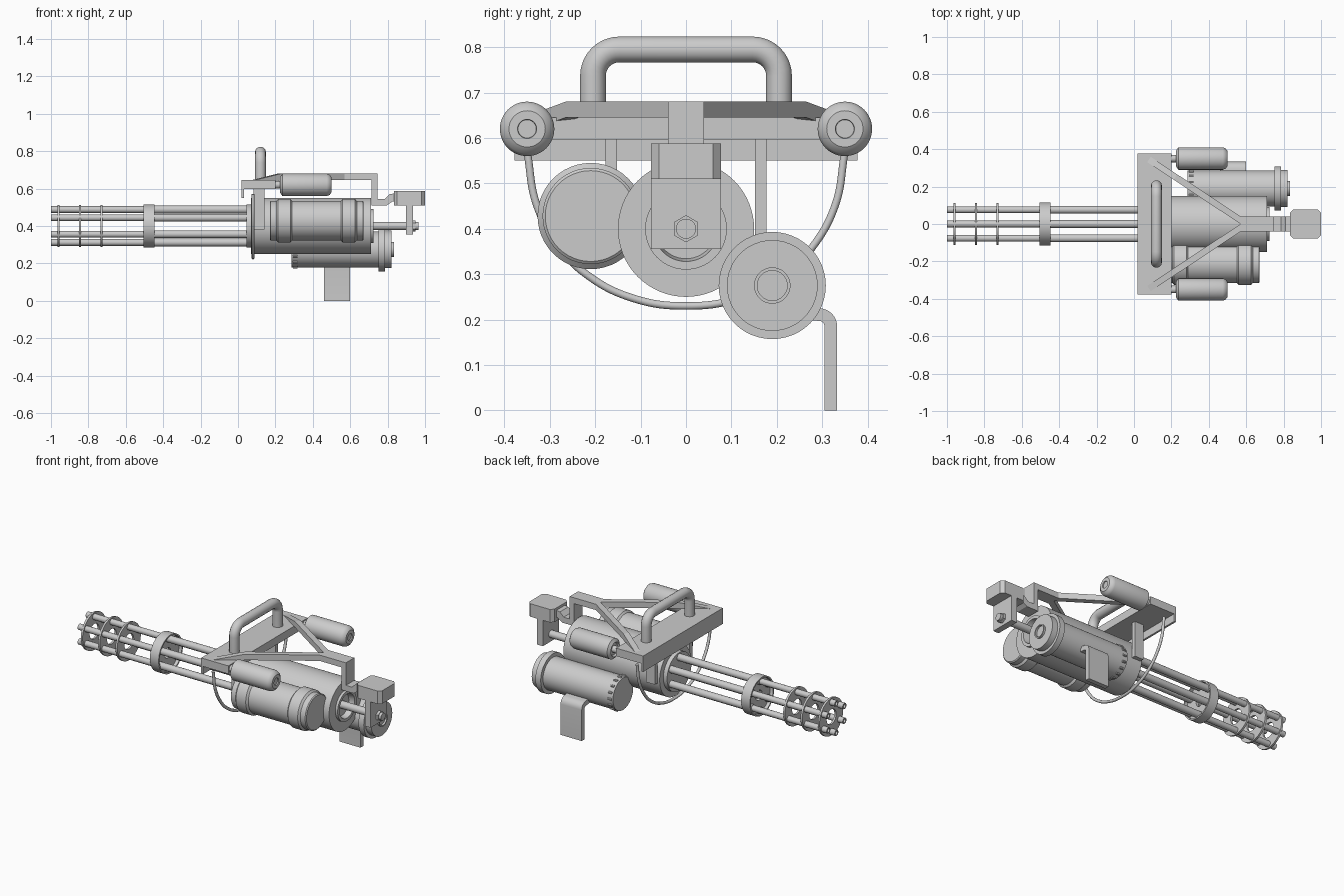
import bpy, bmesh
from math import pi, sin, cos, atan2, radians
from mathutils import Matrix, Vector

if "Cube" in bpy.data.objects:
    bpy.data.objects.remove(bpy.data.objects["Cube"])

AXIS_Z = 0.4


def finish(name, bm, smooth=True):
    bmesh.ops.remove_doubles(bm, verts=bm.verts[:], dist=1e-5)
    bmesh.ops.recalc_face_normals(bm, faces=bm.faces[:])
    me = bpy.data.meshes.new(name)
    bm.to_mesh(me)
    bm.free()
    ob = bpy.data.objects.new(name, me)
    bpy.context.collection.objects.link(ob)
    if smooth:
        bpy.ops.object.select_all(action='DESELECT')
        ob.select_set(True)
        bpy.context.view_layer.objects.active = ob
        bpy.ops.object.shade_smooth_by_angle(angle=radians(35))
    return ob


def lathe(name, prof, y=0.0, z=AXIS_Z, n=48):
    """Revolve (x, radius) points about an x-parallel axis."""
    bm = bmesh.new()
    vs = [bm.verts.new((x, y, z + r)) for x, r in prof]
    es = [bm.edges.new(p) for p in zip(vs, vs[1:])]
    bmesh.ops.spin(bm, geom=vs + es, cent=(0, y, z), axis=(1, 0, 0),
                   angle=2 * pi, steps=n, use_merge=False)
    return finish(name, bm)


def ring(name, x0, x1, r0, r1, **kw):
    return lathe(name, [(x0, r0), (x0, r1), (x1, r1), (x1, r0), (x0, r0)], **kw)


def rod(name, x0, x1, r, **kw):
    return lathe(name, [(x0, 0), (x0, r), (x1, r), (x1, 0)], **kw)


def prism(name, pts, width, origin=(0, 0, 0), angle=0.0, smooth=False):
    """Side profile (s, z) extruded sideways, then turned about z."""
    bm = bmesh.new()
    f = bm.faces.new([bm.verts.new((s, -width / 2, z)) for s, z in pts])
    new = bmesh.ops.extrude_face_region(bm, geom=[f])['geom']
    bmesh.ops.translate(bm, vec=(0, width, 0),
                        verts=[v for v in new if isinstance(v, bmesh.types.BMVert)])
    bm.transform(Matrix.Translation(origin) @ Matrix.Rotation(angle, 4, 'Z'))
    return finish(name, bm, smooth)


def box(name, x0, x1, y0, y1, z0, z1):
    return prism(name, [(x0, z0), (x1, z0), (x1, z1), (x0, z1)], y1 - y0, (0, (y0 + y1) / 2, 0))


def tube(name, pts, r, kind='POLY'):
    cu = bpy.data.curves.new(name, 'CURVE')
    cu.dimensions = '3D'
    cu.bevel_depth = r
    cu.bevel_resolution = 5
    cu.use_fill_caps = True
    sp = cu.splines.new(kind)
    if kind == 'BEZIER':
        sp.bezier_points.add(len(pts) - 1)
        for b, p in zip(sp.bezier_points, pts):
            b.co = p
            b.handle_left_type = b.handle_right_type = 'AUTO'
    else:
        sp.points.add(len(pts) - 1)
        for b, p in zip(sp.points, pts):
            b.co = (*p, 1)
    ob = bpy.data.objects.new(name, cu)
    bpy.context.collection.objects.link(ob)
    return ob


# Six open-ended barrels
for i in range(6):
    a = radians(30 + 60 * i)
    lathe(f"barrel_{i}", [(-0.9, 0), (-0.9, 0.011), (-1.0, 0.011), (-1.0, 0.018), (-0.5, 0.018),
                          (-0.5, 0.021), (0.06, 0.021), (0.06, 0)],
          0.088 * cos(a), AXIS_Z + 0.088 * sin(a), 20)

# Barrel spacers, clamp and body front plate
for i, x in enumerate((-0.96, -0.845, -0.73)):
    ring(f"barrel_spacer_{i}", x - 0.006, x + 0.006, 0.045, 0.112)
ring("clamp_band", -0.505, -0.447, 0.106, 0.115)
ring("clamp_plate", -0.485, -0.467, 0.03, 0.108)
rod("front_plate", 0.045, 0.075, 0.115)

# Main body with recessed rear collar, and rear shaft
lathe("main_body", [(0.07, 0), (0.07, 0.15), (0.71, 0.15), (0.71, 0.09), (0.725, 0.09),
                    (0.725, 0.072), (0.69, 0.066), (0.69, 0)], n=64)
rod("rear_shaft", 0.68, 0.965, 0.022)
rod("shaft_nut", 0.935, 0.95, 0.03, n=6)

# Left motor drum with two raised bands
lathe("left_drum", [(0.17, 0), (0.17, 0.1), (0.175, 0.106), (0.205, 0.106), (0.215, 0.117),
                    (0.28, 0.117), (0.29, 0.106), (0.55, 0.106), (0.56, 0.117), (0.625, 0.117),
                    (0.635, 0.106), (0.667, 0.106), (0.672, 0.1), (0.672, 0)], -0.21, 0.428)

# Right drum with rear flange, cap and front bolts
RY, RZ = 0.19, 0.275
lathe("right_drum", [(0.285, 0), (0.285, 0.096), (0.75, 0.096), (0.75, 0.118), (0.785, 0.118),
                     (0.785, 0.1), (0.822, 0.1), (0.822, 0.04), (0.833, 0.04), (0.833, 0.033),
                     (0.822, 0.033), (0.822, 0)], RY, RZ)
for i in range(16):
    a = 2 * pi * i / 16
    rod(f"drum_bolt_{i}", 0.295, 0.318, 0.007, y=RY + 0.096 * cos(a), z=RZ + 0.096 * sin(a), n=8)

# Bent support leg
outer = [(0.293 + 0.04 * cos(t), 0.185 + 0.04 * sin(t)) for t in (pi / 2 * k / 6 for k in range(7))]
inner = [(0.293 + 0.012 * cos(t), 0.185 + 0.012 * sin(t)) for t in (pi / 2 * k / 6 for k in range(7))]
prism("support_leg", [(0.333, 0)] + outer + [(0.26, 0.23), (0.26, 0.2)] + inner[::-1] + [(0.305, 0)],
      0.14, (0.53, 0, 0), pi / 2, True)

# Cross plate with front lip, and posts to the body
box("cross_plate", 0.02, 0.2, -0.378, 0.378, 0.597, 0.645)
box("cross_plate_lip", 0.02, 0.032, -0.378, 0.378, 0.55, 0.6)
for s in (-1, 1):
    side = "left" if s < 0 else "right"
    box(f"{side}_post", 0.082, 0.142, s * 0.165 - 0.0125, s * 0.165 + 0.0125, 0.38, 0.6)
    # Side canister with short rod
    lathe(f"{side}_canister", [(0.19, 0), (0.19, 0.02), (0.235, 0.02), (0.235, 0.035), (0.225, 0.042),
                               (0.237, 0.06), (0.475, 0.06), (0.49, 0.054), (0.5, 0.04), (0.5, 0.021),
                               (0.494, 0.02), (0.494, 0)], s * 0.35, 0.62)
    # Diagonal frame beam
    prism(f"{side}_beam", [(0, 0.612), (0.17, 0.645), (0.627, 0.645), (0.627, 0.68),
                           (0.17, 0.68), (0, 0.645)], 0.034, (0.08, s * 0.345, 0),
          atan2(-s * 0.345, 0.52))

# Stepped spine from the beams to the rear block
prism("rear_spine", [(0.57, 0.68), (0.745, 0.68), (0.745, 0.545), (0.785, 0.545), (0.81, 0.57),
                     (0.845, 0.575), (0.845, 0.535), (0.825, 0.53), (0.795, 0.51), (0.715, 0.51),
                     (0.715, 0.645), (0.57, 0.645)], 0.08)

# Rear block with cut corners, and the plate holding the shaft
block = box("rear_block", 0.833, 1.0, -0.077, 0.077, 0.51, 0.588)
bm = bmesh.new()
bm.from_mesh(block.data)
bmesh.ops.bevel(bm, geom=[e for e in bm.edges
                          if abs(e.verts[0].co.z - e.verts[1].co.z) > 0.05],
                offset=0.018, segments=1, affect='EDGES')
bm.to_mesh(block.data)
bm.free()
box("shaft_bracket", 0.897, 0.935, -0.077, 0.077, 0.355, 0.515)

# Carry handle with rounded corners
half = [(0.12, 0.147 + 0.058 * cos(t), 0.737 + 0.058 * sin(t)) for t in (pi / 2 * k / 8 for k in range(9))]
path = [(0.12, 0.205, 0.64)] + half
tube("carry_handle", path + [(x, -y, z) for x, y, z in reversed(path)], 0.029)

# Hanging cable loop
loop = [(0.35, 0.57), (0.328, 0.45), (0.275, 0.355), (0.22, 0.3), (0.12, 0.248)]
pts = loop + [(0, 0.23)] + [(-y, z) for y, z in reversed(loop)]
tube("cable_loop", [(0.08, y, z) for y, z in pts], 0.0085, 'BEZIER')
